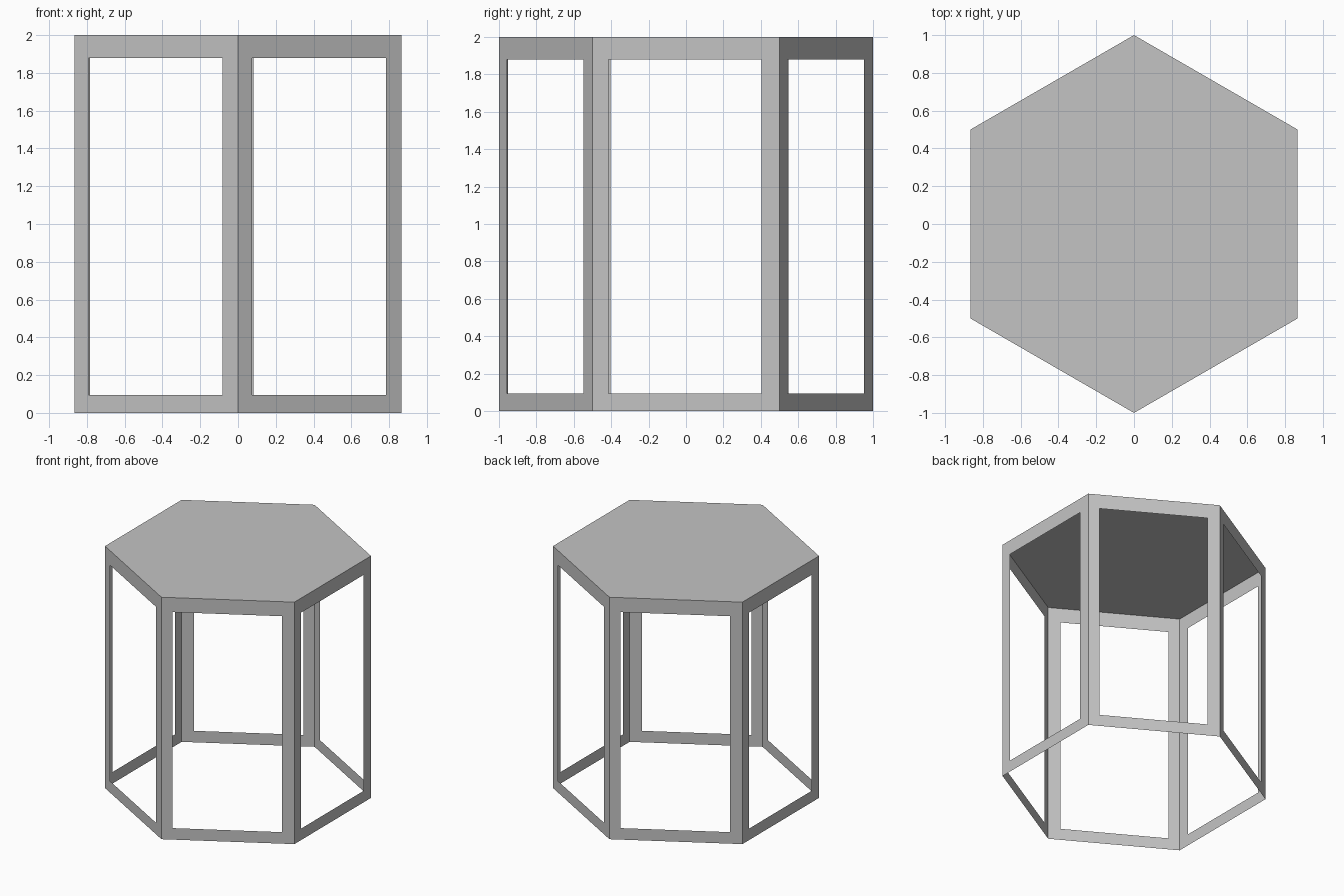
import bpy, bmesh
from math import radians, cos, sin
from mathutils import Vector

cube = bpy.data.objects.get("Cube")
if cube:
    bpy.data.objects.remove(cube)

SIDES, HEIGHT = 6, 2.0
SILL, LINTEL = 0.095, 1.88          # opening in height
OPEN_START, OPEN_END = 0.085, 0.905  # opening along each side

grey = bpy.data.materials.new("plain_grey")
grey.use_nodes = True
colour = (0.55, 0.55, 0.55, 1)
grey.diffuse_color = colour
grey.node_tree.nodes["Principled BSDF"].inputs["Base Color"].default_value = colour


def make_object(name, bm):
    mesh = bpy.data.meshes.new(name)
    bm.to_mesh(mesh)
    bm.free()
    mesh.materials.append(grey)
    obj = bpy.data.objects.new(name, mesh)
    bpy.context.collection.objects.link(obj)
    return obj


def corner(i):
    a = radians(-90 + i * 360 / SIDES)
    return Vector((cos(a), sin(a), 0))


def rectangle(bm, start, end, t0, t1, z0, z1):
    points = [(t0, z0), (t1, z0), (t1, z1), (t0, z1)]
    return [bm.verts.new(start.lerp(end, t) + Vector((0, 0, z))) for t, z in points]


# Six thin wall frames, each a sheet with a tall opening
for i in range(SIDES):
    bm = bmesh.new()
    ends = corner(i), corner(i + 1)
    outer = rectangle(bm, *ends, 0, 1, 0, HEIGHT)
    inner = rectangle(bm, *ends, OPEN_START, OPEN_END, SILL, LINTEL)
    for k in range(4):
        n = (k + 1) % 4
        bm.faces.new((outer[k], outer[n], inner[n], inner[k]))
    make_object(f"wall_frame_{i + 1}", bm)

# Flat six-sided top
bm = bmesh.new()
bm.faces.new([bm.verts.new(corner(i) + Vector((0, 0, HEIGHT))) for i in range(SIDES)])
make_object("top_panel", bm)
